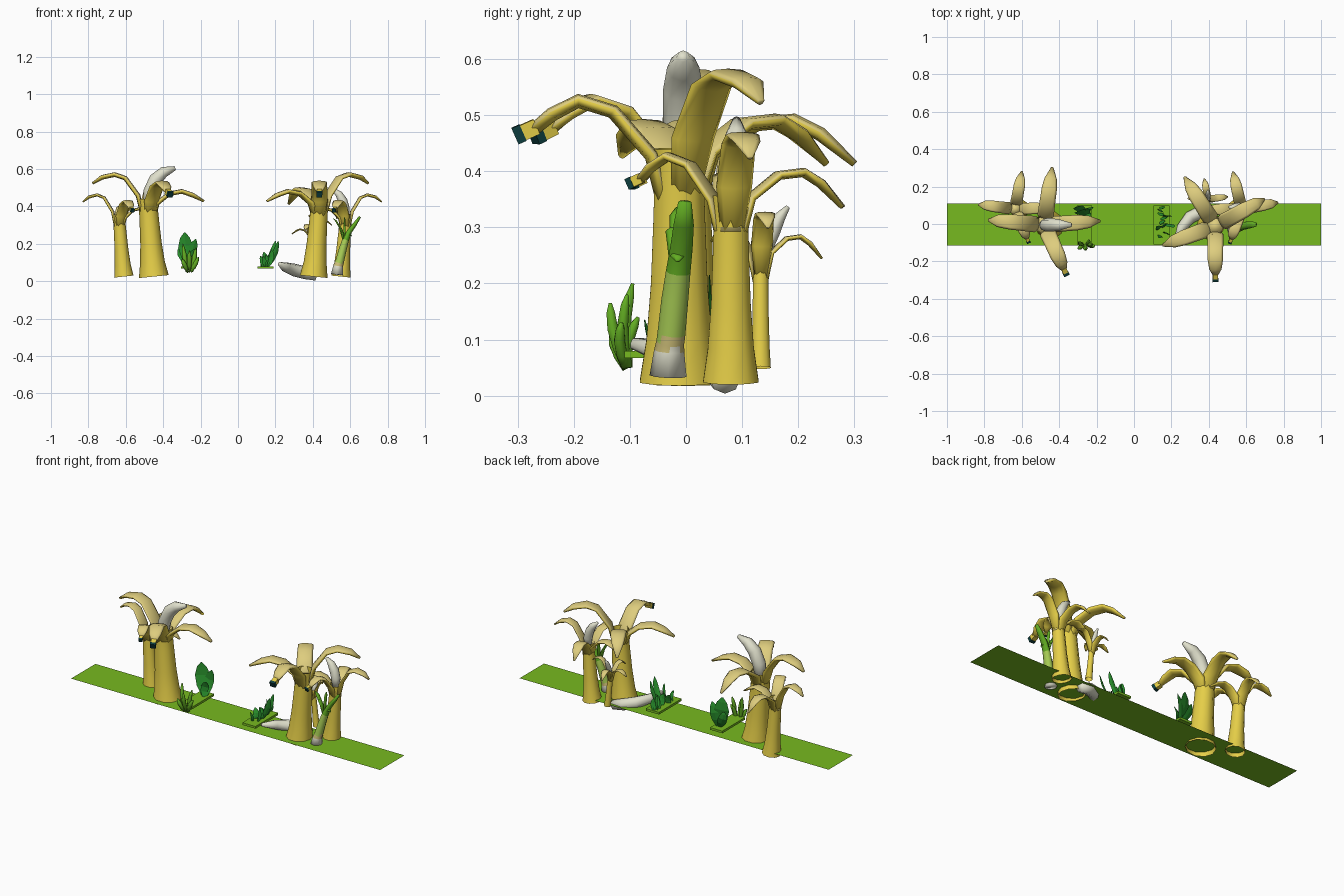
import bpy, bmesh, math, random
from mathutils import Vector as V

if "Cube" in bpy.data.objects:
    bpy.data.objects.remove(bpy.data.objects["Cube"])

random.seed(4)


def lin(c):
    c /= 255
    return c / 12.92 if c < 0.04 else ((c + 0.055) / 1.055) ** 2.4


def material(name, r, g, b):
    m = bpy.data.materials.new(name)
    m.diffuse_color = (lin(r), lin(g), lin(b), 1)
    m.use_nodes = True
    m.node_tree.nodes["Principled BSDF"].inputs["Base Color"].default_value = m.diffuse_color
    return m


YELLOW = material("peel yellow", 230, 207, 72)
CREAM = material("peel inner cream", 222, 205, 126)
WHITE = material("fruit white", 224, 224, 204)
TEAL = material("dark teal", 14, 62, 62)
GRASS = material("grass green", 119, 186, 32)
LEAF = material("leaf dark green", 42, 148, 46)
SPROUT = material("sprout green", 98, 172, 34)
STALK = material("stalk light green", 168, 205, 85)
TAN = material("stalk tan", 205, 190, 120)


def add_object(name, me, mats):
    for m in mats:
        me.materials.append(m)
    ob = bpy.data.objects.new(name, me)
    bpy.context.collection.objects.link(ob)
    return ob


def sweep(name, pts, wid, thick, side, n, mats, rule=None, caps=(True, True), smooth=True, belly=1):
    """Elliptical section swept along a path; rule(section_index, z) picks the material."""
    pts, side = [V(p) for p in pts], V(side).normalized()
    bm, rings = bmesh.new(), []
    for i, p in enumerate(pts):
        t = (pts[min(i + 1, len(pts) - 1)] - pts[max(i - 1, 0)]).normalized()
        s = (side - t * side.dot(t)).normalized()
        nor, ring = t.cross(s), []
        for j in range(n):
            a = 2 * math.pi * j / n
            k = belly if j > n / 2 else 1
            ring.append(bm.verts.new(p + s * wid[i] * math.cos(a) + nor * thick[i] * k * math.sin(a)))
        rings.append(ring)
    for a, b in zip(rings, rings[1:]):
        for j in range(n):
            f = bm.faces.new((a[j], a[(j + 1) % n], b[(j + 1) % n], b[j]))
            if rule:
                f.material_index = rule(j, f.calc_center_median().z)
    if caps[0]:
        bm.faces.new(rings[0][::-1])
    if caps[1]:
        f = bm.faces.new(rings[-1])
        f.material_index = rule(0, pts[-1].z) if rule else 0
    bmesh.ops.recalc_face_normals(bm, faces=bm.faces)
    me = bpy.data.meshes.new(name)
    bm.to_mesh(me)
    bm.free()
    for p in me.polygons:
        p.use_smooth = smooth
    return add_object(name, me, mats)


def plate(name, x0, x1, y0, y1, z, mat, depth=0):
    """Flat quad, or a thin box when depth is given."""
    bm = bmesh.new()
    top = bm.faces.new([bm.verts.new(c) for c in ((x0, y0, z), (x1, y0, z), (x1, y1, z), (x0, y1, z))])
    if depth:
        r = bmesh.ops.extrude_face_region(bm, geom=[top], use_keep_orig=True)
        bmesh.ops.translate(bm, verts=[v for v in r["geom"] if isinstance(v, bmesh.types.BMVert)],
                            vec=(0, 0, -depth))
        bmesh.ops.recalc_face_normals(bm, faces=bm.faces)
    me = bpy.data.meshes.new(name)
    bm.to_mesh(me)
    bm.free()
    add_object(name, me, [mat])


# Peel profiles as (radius, height), with heading in degrees
PEELS = [
    (27, [(.02, .34), (.05, .46), (.12, .555), (.18, .575), (.25, .56), (.30, .525)]),
    (268, [(.02, .33), (.045, .43), (.115, .51), (.18, .53), (.23, .505), (.265, .475)]),
    (198, [(.02, .33), (.045, .42), (.11, .472), (.18, .485), (.24, .465), (.30, .43)]),
    (120, [(.02, .33), (.05, .435), (.13, .488), (.20, .495), (.25, .47), (.31, .415)]),
]
PEEL_W = [.026, .044, .042, .041, .033, .007]
PEEL_T = [.008, .008, .008, .008, .008, .004]


def tree(name, x, y, lean, base_r, top_r, z0, sr, sz, turn, mirror, stem=True):
    def height(z):
        return z0 + (z - .025) * sz
    # Flared open trunk
    zs = [.025, .10, .20, .32, .40, .44]
    k = [1, .55, .25, .08, 0, .06]
    drift = [0, .25, .5, .8, 1, 1.05]
    path = [(x + lean * d, y, height(z)) for z, d in zip(zs, drift)]
    rad = [top_r + (base_r - top_r) * q for q in k]
    sweep(name + "_trunk", path, rad, rad, (1, 0, 0), 10, [YELLOW], caps=(False, False))
    cx = x + lean
    r = top_r * .96
    sweep(name + "_core", [(cx, y, height(.36)), (cx, y, height(.405))], [r] * 2, [r] * 2,
          (1, 0, 0), 10, [CREAM])
    # Drooping peels, cream above and yellow beneath
    for i, (ang, prof) in enumerate(PEELS):
        a = math.radians((180 - ang if mirror else ang) + turn)
        d, s = V((math.cos(a), math.sin(a), 0)), V((-math.sin(a), math.cos(a), 0))
        pts = [V((cx, y, height(h))) + d * q * sr for q, h in prof]
        w = [q * (sr + .08 if sr < 1 else 1) for q in PEEL_W]
        t = [q * sr for q in PEEL_T]
        has_stem = stem and i == 1
        if has_stem:
            w[-1], t[-1] = .013 * sr, .007 * sr
        sweep(f"{name}_peel_{i}", pts, w, t, s, 8, [CREAM, YELLOW],
              lambda j, z: 0 if j < 4 else 1, belly=2.2)
        if has_stem:
            # Square stalk end with a dark tip
            p, fall = pts[-1], (d * .9 - V((0, 0, .4))) * sr
            c = math.sqrt(.5)
            s2 = s * c + V((0, 0, c))
            for part, u0, u1, q, m in (("stalk", -.012, .015, .020, YELLOW), ("tip", .015, .031, .022, TEAL)):
                sweep(f"{name}_peel_{part}", [p + fall * u0, p + fall * u1], [q * sr] * 2, [q * sr] * 2,
                      s2, 4, [m], smooth=False)


tree("left_big_tree", -.45, -.005, -.03, .08, .05, .025, 1, 1, 22, True)
tree("left_medium_tree", -.61, .08, -.025, .052, .032, .025, .66, .8, 20, True)
tree("right_big_tree", .405, -.012, .03, .074, .046, .025, 1, 1, 2, False)
tree("right_medium_tree", .55, .08, .025, .052, .032, .025, .66, .8, -17, False)
tree("small_tree", .415, .133, -.02, .019, .014, .05, .36, .5, -20, False, stem=False)


# Peeled fruit, standing in the crowns and fallen on the ground
def fruit(name, pts, r, side):
    w = [r * q for q in (.8, 1, 1, .8, .3)]
    sweep(name, pts, w, w, side, 8, [WHITE])


fruit("left_fruit", [(-.48, -.005, .39), (-.47, -.005, .48), (-.44, -.005, .545), (-.395, -.005, .585),
                     (-.335, -.005, .605)], .036, (0, 1, 0))
fruit("right_fruit", [(.575, .085, .34), (.572, .087, .39), (.56, .09, .43), (.54, .09, .465),
                      (.51, .09, .492)], .025, (0, 1, 0))
fruit("small_fruit", [(.395, .135, .24), (.395, .145, .27), (.395, .156, .295), (.395, .167, .318),
                      (.395, .182, .337)], .013, (1, 0, 0))
fruit("fallen_fruit", [(.42, .07, .03), (.36, .065, .045), (.30, .035, .06), (.255, -.02, .074),
                       (.222, -.095, .093)], .034, (0, 0, 1))

# Ground strip and planting patches
plate("ground", -1, 1, -.115, .11, .044, GRASS)
plate("left_patch", -.305, -.225, -.11, .10, .08, GRASS, .013)
plate("right_patch", .105, .19, -.11, .10, .08, GRASS, .013)


# Stalk plant: white root, tan band, pale stem, green top
def stalk_rule(j, z):
    return 0 if z < .082 else 1 if z < .1 else 2 if z < .23 else 3


sweep("stalk", [(.53, -.032, .035), (.535, -.03, .08), (.54, -.028, .095), (.545, -.026, .11),
                (.56, -.02, .17), (.575, -.014, .22), (.595, -.008, .265), (.625, -.004, .305), (.652, -.002, .345)],
      [.033, .027, .025, .025, .024, .022, .02, .018, .012],
      [.033, .026, .025, .023, .021, .018, .014, .011, .006], (0, 1, 0), 8, [WHITE, TAN, STALK, SPROUT], stalk_rule)
for i, (tx, ty, tz) in enumerate([(.51, -.015, .335), (.535, -.025, .30), (.57, .003, .34), (.61, -.015, .24)]):
    a, b = V((.57, -.016, .2)), V((tx, ty, tz))
    sweep(f"stalk_leaf_{i}", [a, a.lerp(b, .4) + V((0, 0, .03)), a.lerp(b, .75) + V((0, 0, .02)), b],
          [.010, .014, .014, .004], [.006, .006, .005, .002], (0, 1, 0), 6, [SPROUT])


def blade(name, base, tip, w, t, side, mat, bow, n=4):
    a, b = V(base), V(tip)
    pts = [a.lerp(b, u) + V(bow) * math.sin(u * math.pi) for u in (0, .3, .6, .85, 1)]
    sweep(name, pts, [w * q for q in (.35, .9, 1, .65, .1)], [t * q for q in (1, 1, 1, .8, .3)],
          side, n, [mat], smooth=n > 4)


# Broad dark leaves of the left plant
for i, (bx, by, tx, ty, tz, w) in enumerate([(-.25, .05, -.285, .07, .26, .042), (-.25, .06, -.225, .08, .225, .028),
                                             (-.26, .06, -.31, .09, .19, .026), (-.25, .04, -.235, .04, .17, .022)]):
    blade(f"broad_leaf_{i}", (bx, by, .078), (tx, ty, tz), w, .003, (1, .35, 0), LEAF, (-.01, .012, 0))

# Fat sprouts at the front of the left plant
for i, (bx, tx, ty, tz) in enumerate([(-.275, -.295, -.095, .20), (-.26, -.26, -.135, .165), (-.245, -.225, -.105, .18),
                                      (-.25, -.21, -.115, .13), (-.27, -.30, -.13, .12), (-.25, -.24, -.085, .14)]):
    blade(f"sprout_{i}", (bx, -.105, .05), (tx, ty, tz), .013, .011, (1, 0, 0), SPROUT, (0, -.008, 0), 6)

# Curved leaf cluster of the right plant
for i in range(11):
    y = -.06 + .015 * i
    x = .14 + random.uniform(-.02, .02)
    h = random.uniform(.13, .18) if i not in (4, 7) else .215
    lean = random.uniform(-.02, .035) if i not in (4, 7) else .06
    blade(f"bush_leaf_{i}", (x, y, .072), (x + lean, y + random.uniform(-.02, .02), h),
          random.uniform(.012, .018), .003, (1, random.uniform(-1, 1), 0), LEAF, (.01, 0, 0))
